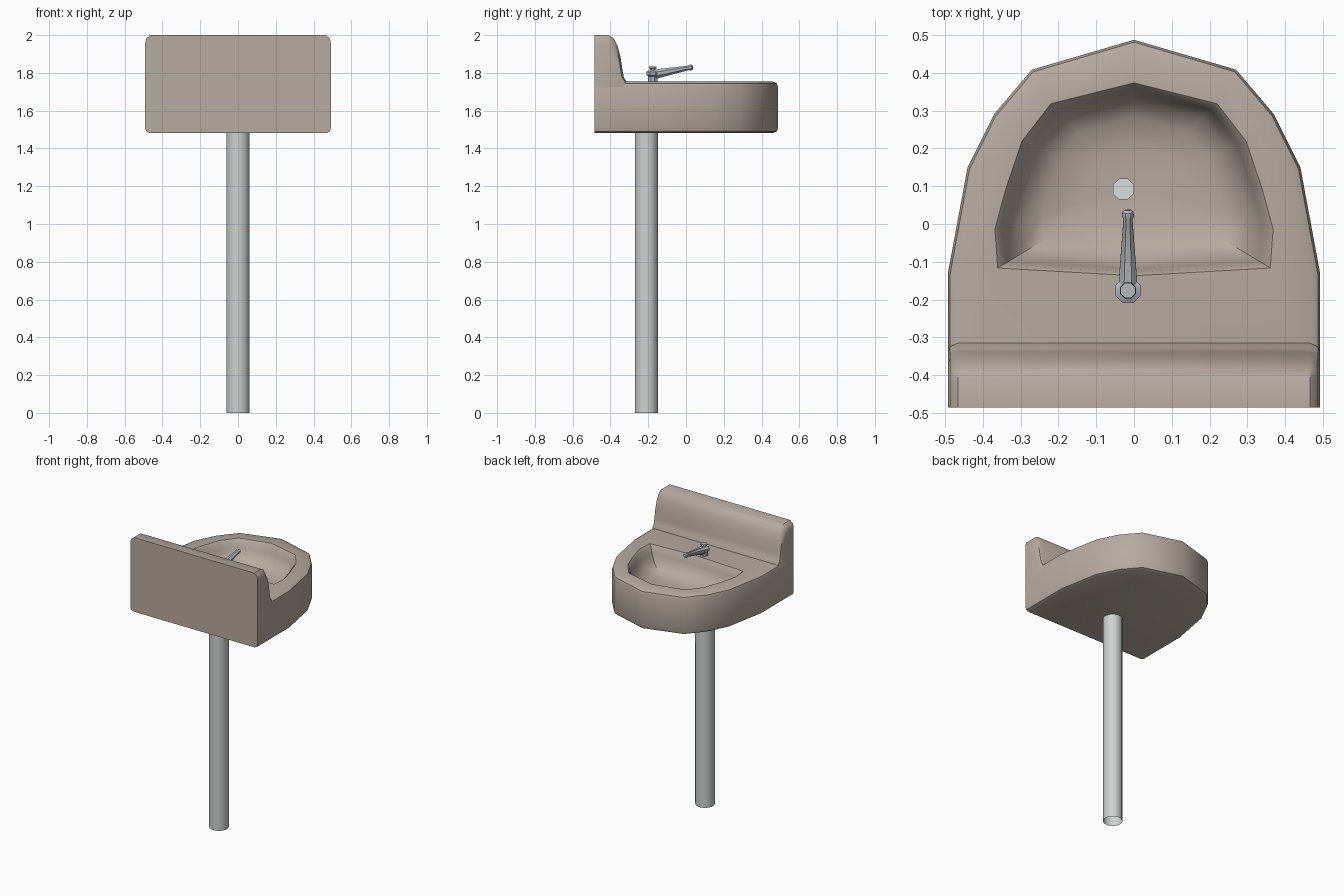
import bpy, bmesh, math
from mathutils import Vector

if "Cube" in bpy.data.objects:
    bpy.data.objects.remove(bpy.data.objects["Cube"])


def material(name, rgb):
    m = bpy.data.materials.new(name)
    m.diffuse_color = (*rgb, 1)
    m.use_nodes = True
    m.node_tree.nodes["Principled BSDF"].inputs["Base Color"].default_value = m.diffuse_color
    return m


STONE = material("taupe ceramic", (0.47, 0.405, 0.35))
STEEL = material("light steel", (0.62, 0.64, 0.635))
GREY = material("faucet grey", (0.45, 0.48, 0.50))
PALE = material("drain pale grey", (0.68, 0.73, 0.73))


def loft(name, rings, mat, cap_start=True, cap_end=True, angle=40):
    """Skin a list of equally sized point rings."""
    bm = bmesh.new()
    vs = [[bm.verts.new(p) for p in r] for r in rings]
    n = len(rings[0])
    for a, b in zip(vs, vs[1:]):
        for i in range(n):
            j = (i + 1) % n
            bm.faces.new((a[i], a[j], b[j], b[i]))
    if cap_start:
        bm.faces.new(vs[0][::-1])
    if cap_end:
        bm.faces.new(vs[-1])
    bmesh.ops.recalc_face_normals(bm, faces=bm.faces)
    me = bpy.data.meshes.new(name)
    bm.to_mesh(me)
    bm.free()
    ob = bpy.data.objects.new(name, me)
    bpy.context.collection.objects.link(ob)
    me.materials.append(mat)
    bpy.ops.object.select_all(action='DESELECT')
    ob.select_set(True)
    bpy.context.view_layer.objects.active = ob
    bpy.ops.object.shade_smooth_by_angle(angle=math.radians(angle))
    return ob


def tube(p0, p1, stations, sides):
    """Rings along a line; stations are (fraction, radius)."""
    p0, p1 = Vector(p0), Vector(p1)
    q = (p1 - p0).to_track_quat('Z', 'Y')
    return [[p0.lerp(p1, t) + q @ Vector((r * math.cos(2 * math.pi * (i + .5) / sides),
                                          r * math.sin(2 * math.pi * (i + .5) / sides), 0))
             for i in range(sides)] for t, r in stations]


def mirrored(half):
    """Close a half outline whose first and last points lie on x = 0."""
    return half + [(-x, y) for x, y in half[-2:0:-1]]


# sink body with bowl
outer = mirrored([(0, .487), (.27, .408), (.37, .29), (.44, .15),
                  (.492, -.13), (.492, -.485), (0, -.485)])
inner = mirrored([(0, .365), (.213, .312), (.288, .21), (.357, -.01),
                  (.35, -.11), (0, -.13)])
inner = mirrored([(0, .365), (.213, .312), (.288, .215), (.33, .09),
                  (.357, -.01), (.35, -.11), (0, -.13)])


def outer_ring(k, z):
    return [(x * (1 - k), -.485 + (y + .485) * (1 - k * .55), z) for x, y in outer]


def bowl_ring(s, z):
    return [(x * s, .1 + (y - .1) * s, z) for x, y in inner]


loft("sink_body", [
    outer_ring(.05, 1.482), outer_ring(.012, 1.49), outer_ring(0, 1.51),
    outer_ring(0, 1.725), outer_ring(.012, 1.745), outer_ring(.05, 1.755),
    bowl_ring(1.03, 1.755), bowl_ring(.99, 1.742), bowl_ring(.95, 1.70),
    bowl_ring(.86, 1.65), bowl_ring(.68, 1.617), bowl_ring(.4, 1.603),
    bowl_ring(.1, 1.60)], STONE)

# backsplash: curved profile swept across, with rounded ends
profile = [(-.485, 1.70), (-.485, 2.0), (-.41, 2.0), (-.385, 1.985), (-.363, 1.945),
           (-.347, 1.885), (-.337, 1.82), (-.329, 1.775), (-.315, 1.755), (-.315, 1.70)]


def splash_ring(x, d):
    out = []
    for y, z in profile:
        k = min(1, max(0, (z - 1.755) / .2))
        out.append((x, max(-.485, y - d * .5), z - d * k))
    return out


ends = [(.492, .045), (.486, .018), (.465, 0)]
loft("backsplash", [splash_ring(-x, d) for x, d in ends] +
     [splash_ring(x, d) for x, d in ends[::-1]], STONE)

# support pole, open at the foot
loft("support_pole", tube((0, -.21, 0), (0, -.21, 1.49), [(0, .062), (1, .062)], 16),
     STEEL, cap_start=False)

# drain plate
loft("drain", tube((-.028, .092, 1.596), (-.028, .092, 1.605), [(0, .03), (1, .03)], 8), PALE)

# faucet: stem with collar and knob, then the spout
FX, FY = -.016, -.176
loft("faucet_stem", tube((FX, FY, 1.75), (FX, FY, 1.834),
     [(0, .026), (.38, .026), (.46, .036), (.66, .036), (.78, .016), (.87, .016),
      (.9, .023), (1, .021)], 8), GREY)
loft("faucet_spout", tube((FX, FY + .01, 1.793), (FX, .037, 1.831),
     [(0, .027), (.15, .025), (.88, .013), (.92, .017), (.97, .016), (1, .009)], 8), GREY)
